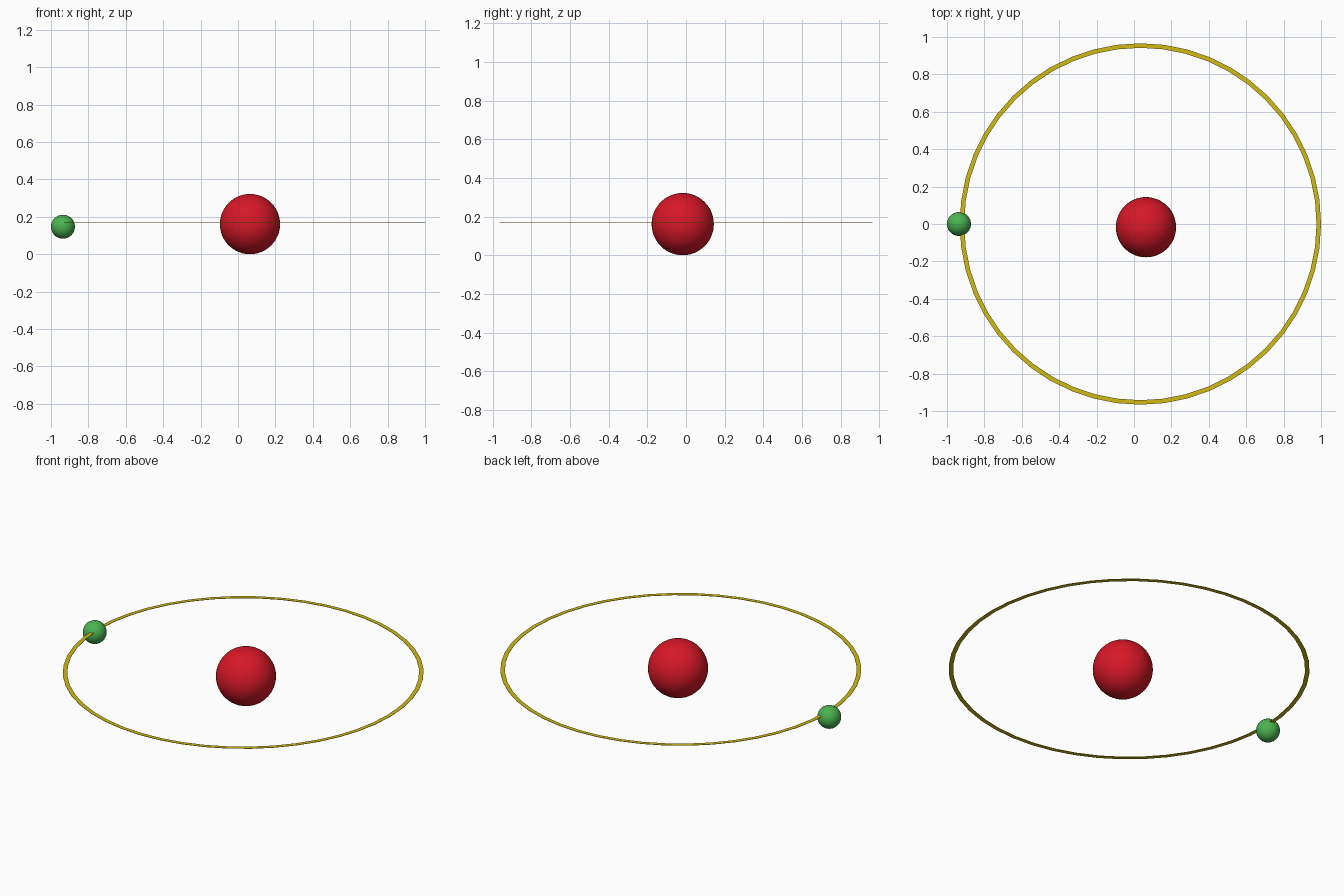
import bpy
import bmesh
import math

cube = bpy.data.objects.get("Cube")
if cube:
    bpy.data.objects.remove(cube, do_unlink=True)


def material(name, rgb):
    mat = bpy.data.materials.new(name)
    mat.use_nodes = True
    mat.diffuse_color = (*rgb, 1)
    bsdf = next(n for n in mat.node_tree.nodes if n.type == 'BSDF_PRINCIPLED')
    bsdf.inputs["Base Color"].default_value = (*rgb, 1)
    return mat


def add_object(name, bm, location, mat, smooth):
    mesh = bpy.data.meshes.new(name)
    for face in bm.faces:
        face.smooth = smooth
    bm.to_mesh(mesh)
    bm.free()
    mesh.materials.append(mat)
    obj = bpy.data.objects.new(name, mesh)
    obj.location = location
    bpy.context.collection.objects.link(obj)
    return obj


def sphere(name, radius, location, mat):
    bm = bmesh.new()
    bmesh.ops.create_uvsphere(bm, u_segments=48, v_segments=24, radius=radius)
    return add_object(name, bm, location, mat, True)


def flat_ring(name, inner, outer, height, segments, location, mat):
    # Rectangular section swept around z
    h = height / 2
    section = [(inner, -h), (outer, -h), (outer, h), (inner, h)]
    bm = bmesh.new()
    loops = []
    for i in range(segments):
        a = math.tau * i / segments
        loops.append([bm.verts.new((r * math.cos(a), r * math.sin(a), z)) for r, z in section])
    for i, a in enumerate(loops):
        b = loops[(i + 1) % segments]
        for k in range(4):
            n = (k + 1) % 4
            bm.faces.new((a[k], b[k], b[n], a[n]))
    bmesh.ops.recalc_face_normals(bm, faces=bm.faces)
    return add_object(name, bm, location, mat, False)


red = material("red", (0.68, 0.009, 0.02))
green = material("green", (0.07, 0.45, 0.08))
gold = material("gold", (0.64, 0.49, 0.008))

# Large central ball
sphere("central_ball", 0.161, (0.064, -0.017, 0.161), red)
# Small ball travelling on the ring
sphere("orbiting_ball", 0.064, (-0.936, 0.0, 0.147), green)
# Thin flat orbit band
flat_ring("orbit_ring", 0.942, 0.966, 0.002, 48, (0.034, 0, 0.168), gold)
